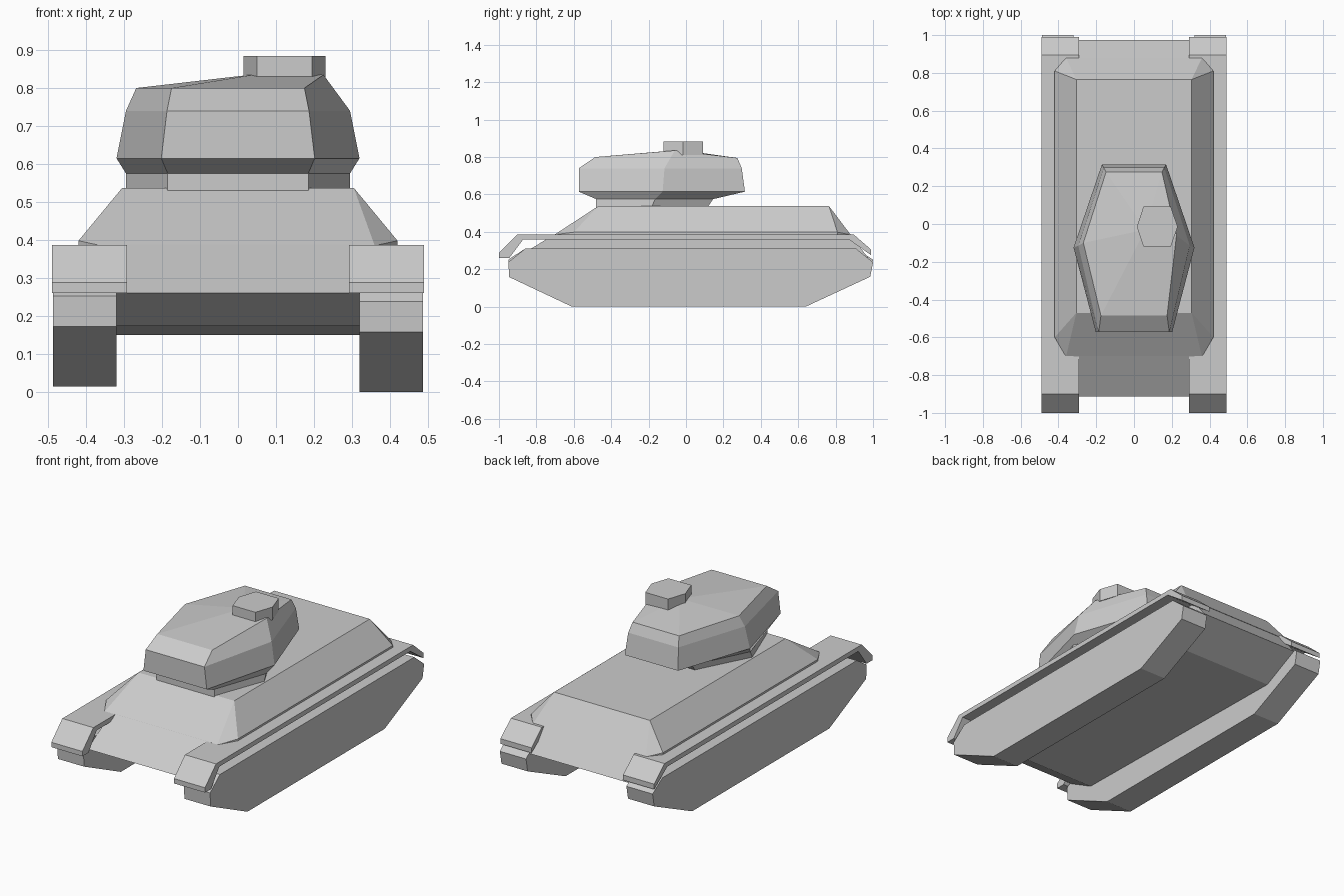
import bpy, bmesh

if "Cube" in bpy.data.objects:
    bpy.data.objects.remove(bpy.data.objects["Cube"])


def finish(name, bm):
    bmesh.ops.recalc_face_normals(bm, faces=bm.faces)
    mesh = bpy.data.meshes.new(name)
    bm.to_mesh(mesh)
    bm.free()
    obj = bpy.data.objects.new(name, mesh)
    bpy.context.collection.objects.link(obj)
    return obj


def loft(name, rings, apex=None):
    """Join rings of points with quads, cap both ends (fan to apex if given)."""
    bm = bmesh.new()
    loops = [[bm.verts.new(p) for p in ring] for ring in rings]
    n = len(loops[0])
    for a, b in zip(loops, loops[1:]):
        for i in range(n):
            j = (i + 1) % n
            bm.faces.new((a[i], a[j], b[j], b[i]))
    bm.faces.new(loops[0])
    if apex:
        tip = bm.verts.new(apex)
        for i in range(n):
            bm.faces.new((loops[-1][i], loops[-1][(i + 1) % n], tip))
    else:
        bm.faces.new(loops[-1])
    return finish(name, bm)


def side_profile(name, yz, x0, x1):
    return loft(name, [[(x, y, z) for y, z in yz] for x in (x0, x1)])


# Tracks and fenders, one per side (left track sits slightly higher)
track = [(-0.61, 0), (0.64, 0), (0.985, 0.16), (1.0, 0.237), (0.91, 0.31),
         (-0.86, 0.31), (-0.95, 0.238), (-0.945, 0.158)]
fender = [(-0.90, 0.387), (0.895, 0.387), (0.99, 0.305), (0.99, 0.275),
          (0.87, 0.36), (-0.87, 0.36), (-0.945, 0.26), (-1.0, 0.26), (-1.0, 0.288)]
for side, s, lift in (("right", 1, 0), ("left", -1, 0.014)):
    side_profile(side + "_track", [(y, z + lift * (z < 0.3)) for y, z in track],
                 s * 0.32, s * 0.487)
    side_profile(side + "_fender", fender, s * 0.292, s * 0.49)

# Lower hull between the tracks
side_profile("lower_hull", [(-0.70, 0.388), (-0.912, 0.26), (-0.75, 0.173), (0.75, 0.15),
                            (0.975, 0.26), (0.875, 0.388)], -0.32, 0.32)

# Sloped upper hull with clipped corners
bm = bmesh.new()
for s in (1, -1):
    for p in [(0.305, -0.47, 0.537), (0.305, 0.765, 0.537), (0.36, -0.703, 0.385),
              (0.42, -0.60, 0.398), (0.42, -0.60, 0.385), (0.42, 0.81, 0.398),
              (0.42, 0.81, 0.385), (0.36, 0.88, 0.385)]:
        bm.verts.new((s * p[0], p[1], p[2]))
bmesh.ops.convex_hull(bm, input=bm.verts)
bmesh.ops.dissolve_limit(bm, angle_limit=0.02, verts=bm.verts, edges=bm.edges)
finish("upper_hull", bm)


# Six-sided turret: (front, middle, rear) points as x, y, z
def hexagon(front, mid, rear):
    half = (front, mid, rear)
    return list(half) + [(-x, y, z) for x, y, z in reversed(half)]


turret = [
    hexagon((0.185, -0.48, 0.53), (0.295, -0.185, 0.53), (0.14, 0.115, 0.53)),
    hexagon((0.185, -0.48, 0.575), (0.295, -0.165, 0.575), (0.14, 0.145, 0.575)),
    hexagon((0.202, -0.573, 0.615), (0.32, -0.125, 0.615), (0.17, 0.315, 0.615)),
    hexagon((0.187, -0.573, 0.74), (0.295, -0.115, 0.74), (0.16, 0.298, 0.74)),
    hexagon((0.175, -0.485, 0.80), (0.268, -0.10, 0.80), (0.148, 0.275, 0.795)),
]
# Roof rises towards the commander's side
turret[-1][1] = (0.225, -0.06, 0.835)
loft("turret", turret, apex=(0.06, -0.03, 0.838))

# Hexagonal cupola
cupola = [(0.015, -0.015), (0.05, -0.12), (0.195, -0.12),
          (0.231, -0.015), (0.195, 0.092), (0.05, 0.092)]
loft("cupola", [[(x, y, z) for x, y in cupola] for z in (0.81, 0.884)])
